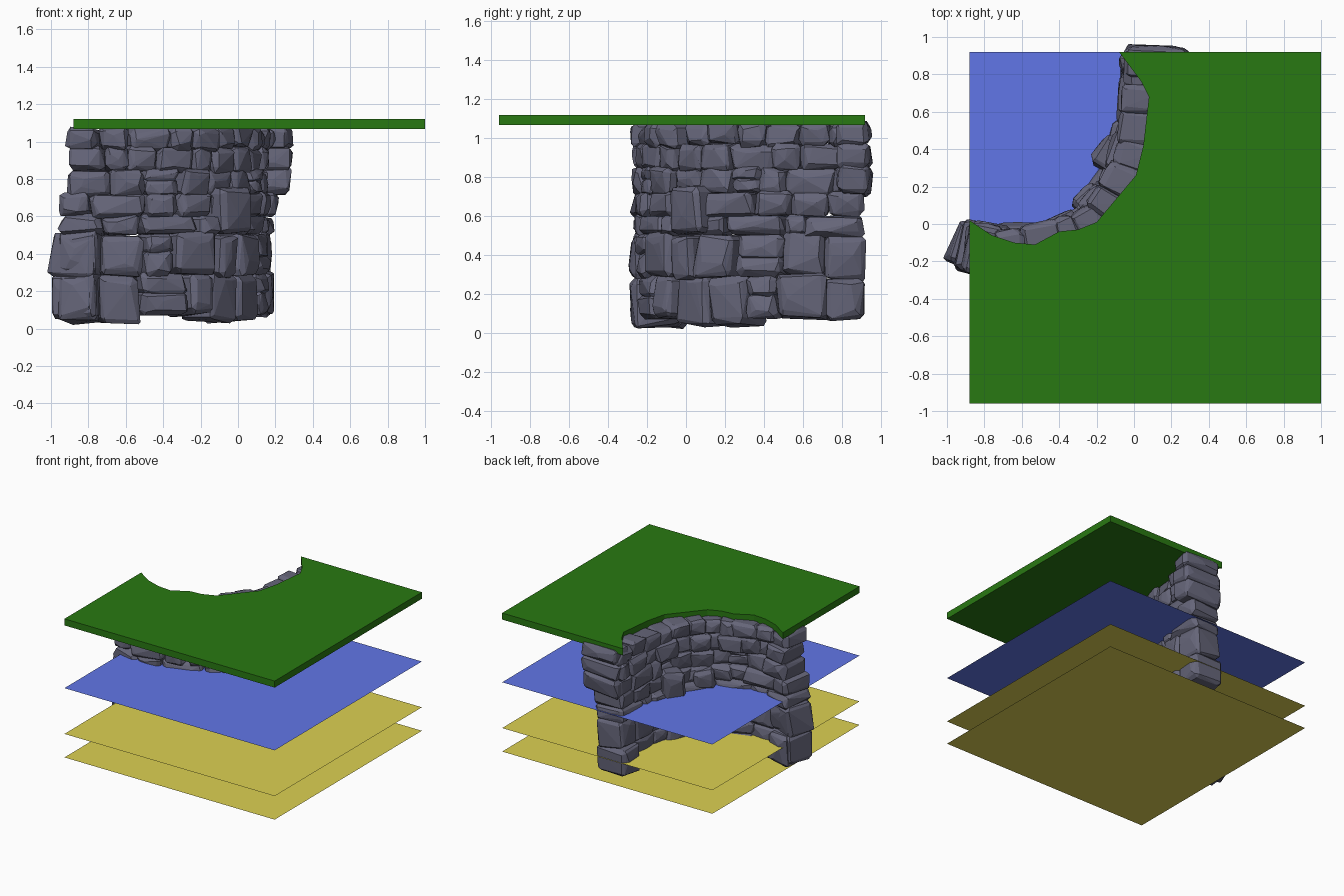
import bpy, bmesh, random
from mathutils import Vector, Matrix

if "Cube" in bpy.data.objects:
    bpy.data.objects.remove(bpy.data.objects["Cube"])

random.seed(11)

def material(name, rgb):
    m = bpy.data.materials.new(name)
    m.diffuse_color = (*rgb, 1)
    m.use_nodes = True
    m.node_tree.nodes["Principled BSDF"].inputs["Base Color"].default_value = m.diffuse_color
    return m

def finish(bm, name, mat):
    me = bpy.data.meshes.new(name)
    bmesh.ops.recalc_face_normals(bm, faces=bm.faces)
    bm.to_mesh(me)
    bm.free()
    me.materials.append(mat)
    ob = bpy.data.objects.new(name, me)
    bpy.context.collection.objects.link(ob)
    return ob

grass = material("grass", (0.022, 0.19, 0.006))
water = material("water", (0.12, 0.18, 0.80))
sand = material("sand", (0.72, 0.64, 0.085))
rock = material("rock", (0.13, 0.13, 0.19))

X0, X1, Y0, Y1 = -0.88, 1.0, -0.96, 0.92

# flat water and sand sheets
def sheet(name, z, mat):
    bm = bmesh.new()
    bm.faces.new([bm.verts.new((x, y, z)) for x, y in ((X0, Y0), (X1, Y0), (X1, Y1), (X0, Y1))])
    finish(bm, name, mat)

sheet("sand_lower", 0.0, sand)
sheet("sand_upper", 0.19, sand)
sheet("water_surface", 0.56, water)

# grass slab with the curved bank cut out of one corner
bank = [(-0.88, 0.02), (-0.76, -0.06), (-0.64, -0.10), (-0.53, -0.11), (-0.40, -0.04),
        (-0.30, -0.03), (-0.20, 0.01), (0.01, 0.26), (0.05, 0.42), (0.08, 0.68),
        (0.04, 0.76), (-0.08, 0.92)]
bm = bmesh.new()
f = bm.faces.new([bm.verts.new((x, y, 1.067)) for x, y in bank + [(X1, Y1), (X1, Y0), (X0, Y0)]])
top = bmesh.ops.extrude_face_region(bm, geom=[f], use_keep_orig=True)
bmesh.ops.translate(bm, vec=(0, 0, 0.053), verts=[v for v in top["geom"] if isinstance(v, bmesh.types.BMVert)])
finish(bm, "grass_slab", grass)

# centre line of the retaining wall
path = [Vector(p) for p in ((-0.93, -0.11), (-0.75, -0.15), (-0.55, -0.14), (-0.33, -0.08), (-0.14, 0.06),
                            (-0.02, 0.27), (0.04, 0.50), (0.055, 0.70), (0.05, 0.91))]
seg = [(b - a).length for a, b in zip(path, path[1:])]
TOTAL = sum(seg)

def along(s):
    for a, b, l in zip(path, path[1:], seg):
        if s <= l or b is path[-1]:
            return a.lerp(b, s / l)
        s -= l

# one chiselled stone: hull of a box with uneven, chipped corners
def stone(bm, centre, direction, length, depth, height):
    t = direction.normalized()
    tilt = Matrix.Rotation(random.uniform(-0.05, 0.05), 3, 'Y') @ Matrix.Rotation(random.uniform(-0.07, 0.07), 3, 'X')
    rot = Matrix(((t.x, -t.y, 0), (t.y, t.x, 0), (0, 0, 1))) @ tilt
    half = (length / 2, depth / 2, height / 2)
    verts = []
    for sx in (-1, 1):
        for sy in (-1, 1):
            for sz in (-1, 1):
                c = [s * h * random.uniform(0.86, 1.05) for s, h in zip((sx, sy, sz), half)]
                for ax in range(3):
                    p = list(c)
                    for o in range(3):
                        if o != ax:
                            p[o] *= 1 - random.uniform(0.010, 0.036) / half[o]
                    verts.append(bm.verts.new(rot @ Vector(p) + centre))
    # raised ridge points on the inner and outer faces
    for sy in (-1, 1, -1, 1):
        p = Vector((random.uniform(-.7, .7) * half[0], sy * half[1] * 1.05, random.uniform(-.7, .7) * half[2]))
        verts.append(bm.verts.new(rot @ p + centre))
    res = bmesh.ops.convex_hull(bm, input=verts)
    loose = {g for g in res["geom_interior"] + res["geom_unused"] if isinstance(g, bmesh.types.BMVert) and g.is_valid}
    bmesh.ops.delete(bm, geom=list(loose), context='VERTS')

# courses: bottom, top, stone length, depth, start along the wall
courses = [(0.07, 0.30, 0.19, 0.27, 0.0), (0.28, 0.51, 0.19, 0.27, 0.0), (0.50, 0.61, 0.21, 0.26, 0.0),
           (0.60, 0.73, 0.19, 0.26, 0.0), (0.71, 0.86, 0.17, 0.24, 0.03), (0.84, 0.98, 0.15, 0.24, 0.04),
           (0.96, 1.085, 0.15, 0.24, 0.04)]
for i, (z0, z1, size, depth, start) in enumerate(courses):
    bm = bmesh.new()
    span = TOTAL - start
    n = round(span / size)
    cuts = [start] + [start + (k + random.uniform(-0.33, 0.33)) * span / n for k in range(1, n)] + [TOTAL]
    for k, (s0, s1) in enumerate(zip(cuts, cuts[1:])):
        a, b = along(s0), along(s1)
        d = b - a
        m = (a + b) / 2 + Vector((-d.y, d.x)).normalized() * random.uniform(-0.025, 0.02)
        drop = 0.035 if i == 0 and k in (0, 1, n // 2, n // 2 + 1) else 0
        lo, hi = z0 - drop, z1
        args = (d, d.length + 0.02, depth * random.uniform(0.88, 1.08))
        if i in (0, 1, 4) and k % 4 == 2:      # some places hold two thin stones
            mid = lo + (hi - lo) * random.uniform(0.4, 0.6)
            for p, q in ((lo, mid + 0.01), (mid - 0.01, hi)):
                stone(bm, Vector((m.x, m.y, (p + q) / 2)), *args, q - p)
        else:
            stone(bm, Vector((m.x, m.y, (lo + hi) / 2 + random.uniform(-0.012, 0.008))), *args, hi - lo)
    # return stones closing the wall at the back end
    if i >= 4:
        stone(bm, Vector((0.12, 0.865, (z0 + z1) / 2)), Vector((1, -0.04)), 0.34, 0.17, z1 - z0)
    # projecting stone at the low left end
    if i < 2:
        stone(bm, Vector((-0.85, -0.135, (z0 + z1) / 2 - 0.01)), Vector((1, -0.45)), 0.26, 0.23, z1 - z0 + 0.02)
    finish(bm, f"stone_course_{i + 1}", rock)

# loose stones jutting into the water
bm = bmesh.new()
stone(bm, Vector((-0.13, 0.37, 0.64)), Vector((0.6, 0.8)), 0.18, 0.15, 0.24)
stone(bm, Vector((-0.24, 0.12, 0.63)), Vector((0.7, 0.7)), 0.16, 0.14, 0.16)
# tall upright stone on the outer face
stone(bm, Vector((-0.06, 0.05, 0.63)), Vector((0.7, 0.7)), 0.23, 0.19, 0.25)
finish(bm, "jutting_stones", rock)
